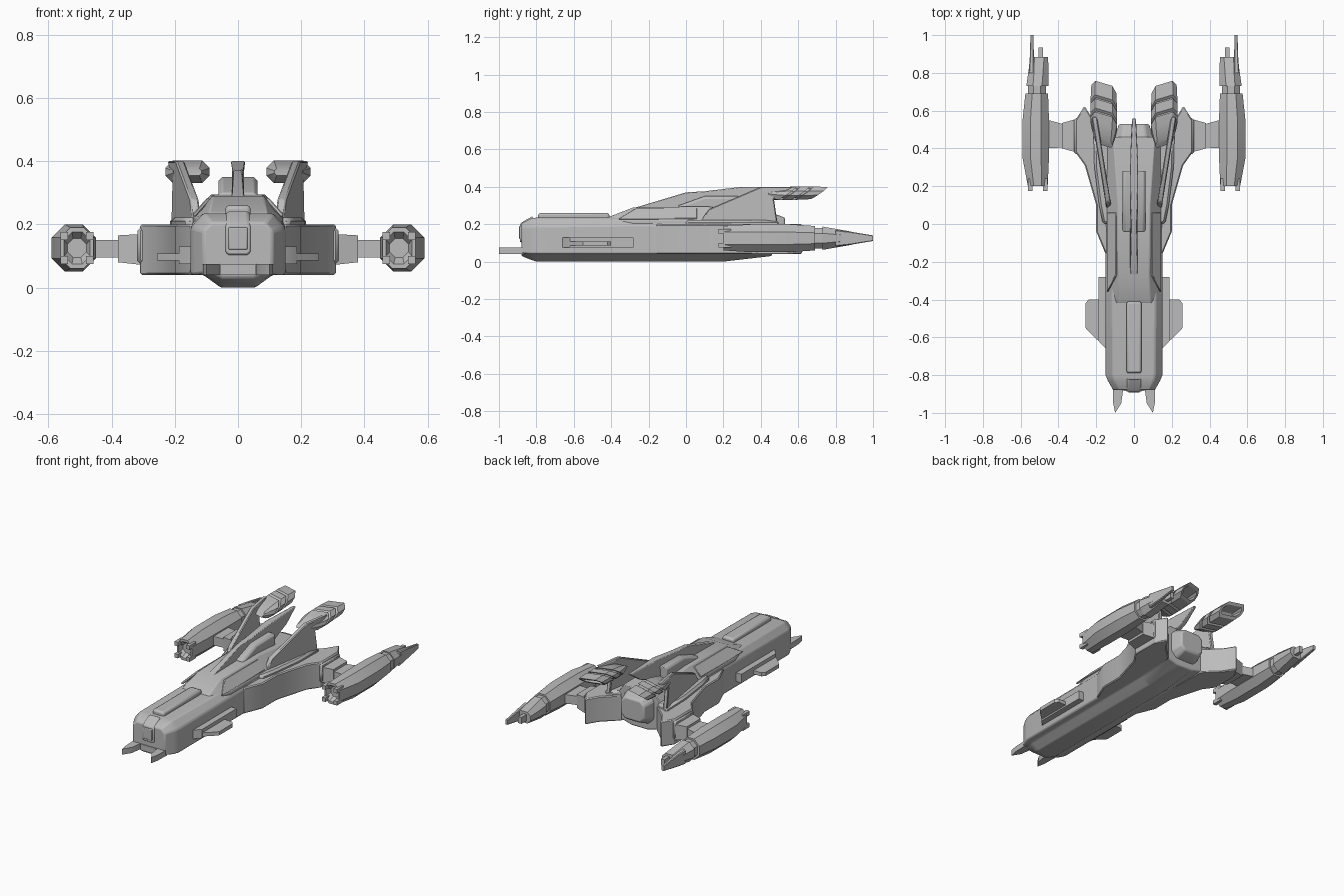
import bpy, bmesh
from mathutils import Vector

if "Cube" in bpy.data.objects:
    bpy.data.objects.remove(bpy.data.objects["Cube"], do_unlink=True)

grey = bpy.data.materials.new("hull_grey")
grey.use_nodes = True
color = (0.5, 0.5, 0.5, 1)
grey.diffuse_color = color
grey.node_tree.nodes["Principled BSDF"].inputs["Base Color"].default_value = color


def loft(name, rings, mirror=False, bevel=0.0, segments=2):
    """Skin a list of equal-length rings, cap both ends, optionally mirror in x."""
    bm = bmesh.new()
    rows = [[bm.verts.new(p) for p in ring] for ring in rings]
    n = len(rows[0])
    for a, b in zip(rows, rows[1:]):
        for i in range(n):
            j = (i + 1) % n
            bm.faces.new((a[i], a[j], b[j], b[i]))
    bm.faces.new(rows[0])
    bm.faces.new(rows[-1][::-1])
    bmesh.ops.recalc_face_normals(bm, faces=bm.faces)
    mesh = bpy.data.meshes.new(name)
    bm.to_mesh(mesh)
    bm.free()
    mesh.materials.append(grey)
    ob = bpy.data.objects.new(name, mesh)
    bpy.context.collection.objects.link(ob)
    if bevel:
        mod = ob.modifiers.new("bevel", 'BEVEL')
        mod.width, mod.segments, mod.limit_method = bevel, segments, 'ANGLE'
    if mirror:
        ob.modifiers.new("mirror", 'MIRROR').use_mirror_merge = False
    bpy.ops.object.select_all(action='DESELECT')
    ob.select_set(True)
    bpy.context.view_layer.objects.active = ob
    bpy.ops.object.shade_smooth_by_angle(angle=0.5)
    return ob


def section(y, half):
    """Symmetric cross-section from its right-hand half, listed bottom to top."""
    return [(x, y, z) for x, z in half] + [(-x, y, z) for x, z in reversed(half)]


def box(name, x0, x1, y0, y1, z0, z1, **kw):
    rings = [[(x0, y, z0), (x1, y, z0), (x1, y, z1), (x0, y, z1)] for y in (y0, y1)]
    return loft(name, rings, **kw)


def plan(name, pts, z0, z1, **kw):
    return loft(name, [[(x, y, z) for x, y in pts] for z in (z0, z1)], **kw)


def octagon(y, x0, x1, z0, z1, cut=0.3, shear=0.0, skew=0.0):
    """Chamfered rectangle across y; shear and skew slant it back with z and x."""
    c = cut * min(x1 - x0, z1 - z0)
    pts = [(x0 + c, z0), (x1 - c, z0), (x1, z0 + c), (x1, z1 - c),
           (x1 - c, z1), (x0 + c, z1), (x0, z1 - c), (x0, z0 + c)]
    mx, mz = (x0 + x1) / 2, (z0 + z1) / 2
    return [(x, y + shear * (z - mz) + skew * (x - mx), z) for x, z in pts]


# Fuselage with a tapered keel
def hull(y, kw, lw, w, zb, zl, zs, wt, zt):
    return section(y, [(kw, zb), (lw, zl), (w, zl), (w, zs), (wt, zt)])


loft("fuselage", [
    hull(-.88, .05, .085, .11, .03, .045, .18, .085, .205),
    hull(-.83, .054, .105, .138, .01, .04, .187, .105, .23),
    hull(-.80, .055, .11, .15, 0, .04, .19, .11, .235),
    hull(.2, .055, .11, .15, 0, .04, .2, .12, .235),
    hull(.46, .055, .11, .17, .03, .045, .2, .12, .235)], bevel=.008)

# Canopy and rear deck
loft("canopy", [section(y, [(b, .2), (b, .222), (t, z)]) for y, b, t, z in
     [(-.42, .115, .09, .236), (-.28, .143, .08, .29),
      (.1, .145, .085, .295), (.46, .14, .11, .27)]], bevel=.004)

# Side canopy windows, thin plates on the sloping flanks
pane = [(-.36, .226), (-.27, .28), (.06, .28), (.06, .226)]
loft("canopy_window", [[(.143 - (z - .222) * .9 + d, y, z + d * .8) for y, z in pane]
     for d in (-.004, .006)], mirror=True, bevel=.003, segments=1)

# Dorsal spine, hump and forward hatch
spine = [(-.42, .23, .022), (-.3, .28, .02), (0, .37, .012), (.1, .376, .018),
         (.3, .4, .022), (.56, .4, .01), (.46, .33, .016), (.3, .27, .022)]
loft("dorsal_spine", [[(s * w, y, z) for y, z, w in spine] for s in (-1, 1)], bevel=.004)
loft("spine_hump", [section(y, [(.062, .27), (.062, z - .012), (.05, z)]) for y, z in
     [(-.04, .3), (.1, .35), (.28, .35)]], bevel=.004)
box("forward_hatch", -.04, .04, -.79, -.41, .22, .26, bevel=.012)

# Nose intake, sill and two prongs
loft("nose_intake", [octagon(y, -.04, .04, z0, z1, .12) for y, z0, z1 in
     [(-.888, .105, .2), (-.87, .1, .215), (-.82, .1, .243)]], bevel=.005)
box("intake_lip", -.03, .03, -.892, -.88, .12, .19, bevel=.004)
box("nose_sill", -.055, .055, -.885, -.85, .04, .075)
plan("nose_prong", [(.055, -.86), (.068, -.95), (.1, -1), (.11, -.95), (.113, -.86)],
     .04, .075, mirror=True)

# Forward winglets: a thick root and a thinner blade
plan("winglet_root", [(.13, -.67), (.15, -.66), (.187, -.62), (.187, -.28), (.13, -.28)],
     .075, .13, mirror=True)
plan("winglet_blade", [(.16, -.645), (.235, -.575), (.257, -.55), (.257, -.42),
     (.24, -.4), (.16, -.4)], .085, .108, mirror=True)

# Side sponsons widening into the rear wing roots
sponson = [(.1, -.16), (.15, -.16), (.2, -.04), (.2, .1), (.26, .31), (.31, .38),
           (.31, .55), (.262, .625), (.215, .55), (.12, .46)]
plan("sponson", sponson, .04, .2, mirror=True, bevel=.006, segments=1)
shoulder = [(.12, 0), (.165, 0), (.185, .1), (.21, .3), (.215, .5), (.12, .46)]
plan("sponson_shoulder", shoulder, .18, .222, mirror=True, bevel=.012, segments=1)
box("wing_root_block", .22, .318, .37, .56, .075, .19, mirror=True, bevel=.01, segments=1)

# Central rear thruster
loft("rear_thruster", [octagon(y, -w, w, z0, z1, .2) for y, w, z0, z1 in
     [(.4, .11, .06, .27), (.46, .1, .07, .26), (.53, .08, .1, .235)]], bevel=.01)

# Pylons carrying the nacelles
loft("pylon", [[(x, y0, z0), (x, y1, z0), (x, y1, z1), (x, y0, z1)]
     for x, y0, y1, z0, z1 in [(.29, .375, .56, .07, .17), (.38, .4, .535, .08, .165),
     (.38, .405, .53, .095, .15), (.47, .4, .555, .095, .15)]], mirror=True)

# Nacelles: main barrel, recessed neck and tapering tail
loft("nacelle", [octagon(*s) for s in [
    (.23, .48, .54, .095, .155), (.2, .468, .55, .075, .175), (.2, .457, .562, .06, .19),
    (.35, .45, .59, .05, .2), (.55, .45, .59, .05, .2), (.69, .455, .575, .06, .19),
    (.69, .465, .562, .07, .18), (.73, .465, .562, .07, .18), (.73, .452, .57, .063, .187),
    (.8, .452, .56, .075, .175), (.885, .455, .548, .09, .16)]], mirror=True)
for xn, x in (("inner", .457), ("outer", .538)):
    for zn, z in (("lower", .075), ("upper", .15)):
        box(f"nacelle_claw_{xn}_{zn}", x, x + .024, .175, .24, z, z + .025, mirror=True)
loft("tail_blade", [octagon(y, x0, x1, z0, z1, .2) for y, x0, x1, z0, z1 in
     [(.8, .53, .558, .08, .17), (.88, .53, .552, .09, .16), (1, .532, .548, .11, .14)]],
     mirror=True)
box("tail_stub", .482, .505, .86, .935, .105, .145, mirror=True)

# Swept tail fins, splayed outward towards the back
fin = [(.07, .2), (.12, .28), (.4, .4), (.57, .4), (.47, .335), (.49, .2)]
loft("tail_fin", [[(.135 + (y - .1) * .16 + d, y, z) for y, z in fin]
     for d in (-.014, .014)], mirror=True, bevel=.005, segments=1)

# Exhaust pods on the fins, slanted back, with stepped bands and hollow ends
pod = [(.43, .025), (.49, .008), (.53, 0), (.53, .01), (.55, .01), (.55, 0), (.6, 0),
       (.6, .01), (.62, .01), (.62, 0), (.7, .004), (.7, .016), (.63, .024)]
loft("exhaust_pod", [octagon(y, .09 + t, .23 - t, .33 + t, .402 - t, .33, 1.4, .3)
     for y, t in pod], mirror=True)
